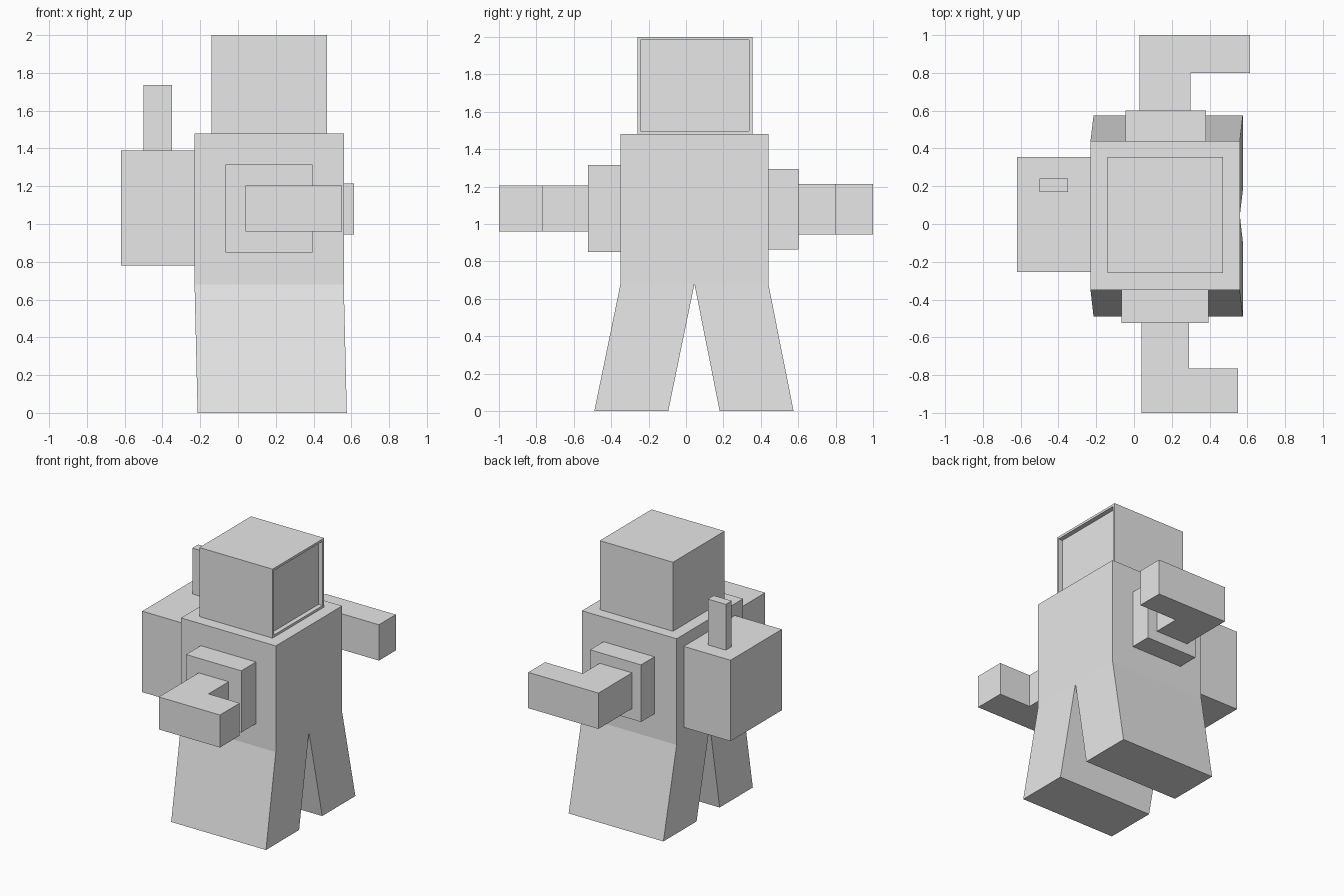
import bpy
import bmesh
from mathutils import Vector

if "Cube" in bpy.data.objects:
    bpy.data.objects.remove(bpy.data.objects["Cube"])

grey = bpy.data.materials.new("plain_grey")
grey.diffuse_color = (0.8, 0.8, 0.8, 1.0)
grey.use_nodes = True
grey.node_tree.nodes["Principled BSDF"].inputs["Base Color"].default_value = grey.diffuse_color


def finish(name, bm):
    bmesh.ops.recalc_face_normals(bm, faces=bm.faces)
    mesh = bpy.data.meshes.new(name)
    bm.to_mesh(mesh)
    bm.free()
    mesh.materials.append(grey)
    obj = bpy.data.objects.new(name, mesh)
    bpy.context.collection.objects.link(obj)
    return obj


def extrude(bm, offset):
    """Turn the flat faces in bm into a solid."""
    res = bmesh.ops.extrude_face_region(bm, geom=bm.faces[:], use_keep_orig=True)
    moved = [v for v in res["geom"] if isinstance(v, bmesh.types.BMVert)]
    bmesh.ops.translate(bm, verts=moved, vec=Vector(offset))


def box_mesh(x, y, z):
    bm = bmesh.new()
    pts = [(x[0], y[0]), (x[1], y[0]), (x[1], y[1]), (x[0], y[1])]
    bm.faces.new([bm.verts.new((a, b, z[0])) for a, b in pts])
    extrude(bm, (0, 0, z[1] - z[0]))
    bmesh.ops.recalc_face_normals(bm, faces=bm.faces)
    return bm


def box(name, x, y, z):
    return finish(name, box_mesh(x, y, z))


# Torso and splayed legs: side profile extruded across the depth
bm = bmesh.new()
profile = [(-0.35, 1.48), (0.44, 1.48), (0.44, 0.68), (0.045, 0.68), (-0.35, 0.68),
           (0.575, 0), (0.18, 0), (-0.095, 0), (-0.49, 0)]
v = [bm.verts.new((-0.23, y, z)) for y, z in profile]
for ids in [(0, 1, 2, 3, 4), (3, 2, 5, 6), (4, 3, 7, 8)]:
    bm.faces.new([v[i] for i in ids])
extrude(bm, (0.79, 0, 0))
for vert in bm.verts:  # feet lean slightly forward
    if vert.co.z < 0.01:
        vert.co.x += 0.016
finish("torso_and_legs", bm)

# Head with a recessed face panel
bm = box_mesh((-0.14, 0.47), (-0.26, 0.355), (1.48, 2.0))
face = [f for f in bm.faces if f.normal.x > 0.9]
bmesh.ops.inset_region(bm, faces=face, thickness=0.025)
bmesh.ops.inset_region(bm, faces=face, thickness=0.0, depth=0.0)
bmesh.ops.translate(bm, verts=face[0].verts[:], vec=(-0.035, 0, 0))
finish("head", bm)

# Backpack and antenna
box("backpack", (-0.62, -0.23), (-0.255, 0.355), (0.78, 1.39))
box("antenna", (-0.50, -0.35), (0.17, 0.24), (1.39, 1.735))

# Shoulder plates
box("right_shoulder", (-0.065, 0.395), (-0.525, -0.35), (0.85, 1.315))
box("left_shoulder", (-0.045, 0.38), (0.44, 0.6), (0.865, 1.295))


# Bent arms: L-shaped outline extruded upward
def arm(name, x0, x1, tip, y_in, y_bend, y_out, z):
    bm = bmesh.new()
    pts = [(x0, y_in), (x1, y_in), (x1, y_bend), (tip, y_bend), (tip, y_out), (x0, y_out)]
    bm.faces.new([bm.verts.new((a, b, z[0])) for a, b in pts])
    extrude(bm, (0, 0, z[1] - z[0]))
    finish(name, bm)


arm("right_arm", 0.04, 0.29, 0.55, -0.525, -0.765, -1.0, (0.96, 1.205))
arm("left_arm", 0.03, 0.30, 0.615, 0.6, 0.8, 1.0, (0.945, 1.215))
